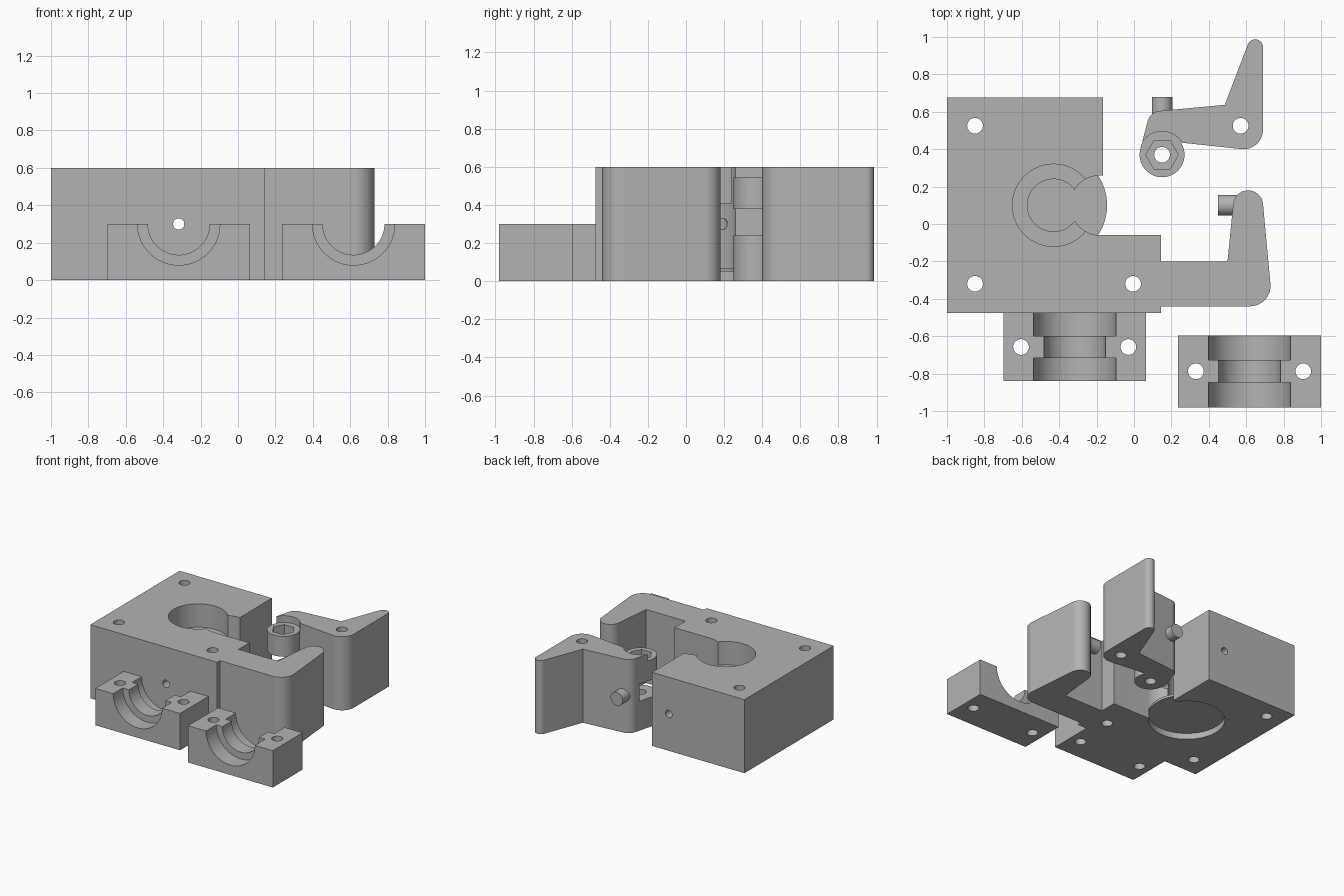
import bpy, bmesh
from math import cos, sin, radians, pi
from mathutils import Matrix

cube = bpy.data.objects.get("Cube")
if cube:
    bpy.data.objects.remove(cube, do_unlink=True)

grey = bpy.data.materials.new("plain grey")
grey.use_nodes = True
COLOUR = (0.45, 0.45, 0.45, 1)
grey.diffuse_color = COLOUR
grey.node_tree.nodes["Principled BSDF"].inputs["Base Color"].default_value = COLOUR

HEIGHT = 0.6
HOLE = 0.042


def arc(cx, cy, r, start, end, steps=20):
    angles = [radians(start + (end - start) * i / steps) for i in range(steps + 1)]
    return [(cx + r * cos(a), cy + r * sin(a)) for a in angles]


def new_object(name, bm):
    bmesh.ops.recalc_face_normals(bm, faces=bm.faces)
    mesh = bpy.data.meshes.new(name)
    bm.to_mesh(mesh)
    bm.free()
    mesh.materials.append(grey)
    obj = bpy.data.objects.new(name, mesh)
    bpy.context.collection.objects.link(obj)
    return obj


def prism(name, outline, z0, z1):
    bm = bmesh.new()
    face = bm.faces.new([bm.verts.new((x, y, z0)) for x, y in outline])
    top = bmesh.ops.extrude_face_region(bm, geom=[face])["geom"]
    bmesh.ops.translate(bm, vec=(0, 0, z1 - z0),
                        verts=[v for v in top if isinstance(v, bmesh.types.BMVert)])
    return new_object(name, bm)


def cylinder(name, centre, r, length, axis="Z", sides=64):
    bm = bmesh.new()
    turn = {"Z": Matrix.Rotation(pi / 2, 4, "Z"),
            "Y": Matrix.Rotation(pi / 2, 4, "X"),
            "X": Matrix.Rotation(pi / 2, 4, "Y")}[axis]
    bmesh.ops.create_cone(bm, cap_ends=True, segments=sides, radius1=r, radius2=r,
                          depth=length, matrix=Matrix.Translation(centre) @ turn)
    return new_object(name, bm)


def upright(x, y, r, z0, z1, sides=64, name="cutter"):
    return cylinder(name, (x, y, (z0 + z1) / 2), r, z1 - z0, "Z", sides)


def cut(obj, cutters):
    bpy.context.view_layer.objects.active = obj
    for c in cutters:
        mod = obj.modifiers.new("cut", "BOOLEAN")
        mod.operation = "DIFFERENCE"
        mod.solver = "EXACT"
        mod.object = c
        bpy.ops.object.modifier_apply(modifier=mod.name)
        bpy.data.objects.remove(c, do_unlink=True)


def bolt_holes(points):
    return [upright(x, y, HOLE, -0.1, 0.7, 32) for x, y in points]


# Main housing and its hooked spring arm share one outline
GEAR = (-0.43, 0.10)
outline = ([(-1, -0.475), (0.145, -0.475), (0.145, -0.44)]
           + arc(0.62, -0.33, 0.11, -90, 6)
           + arc(0.61, 0.10, 0.08, 6, 174)
           + [(0.5, -0.2), (0.145, -0.2), (0.145, -0.06)]
           + arc(-0.18, 0.10, 0.16, 270, 90, 32)
           + [(-0.166, 0.26), (-0.166, 0.675), (-1, 0.675)])
housing = prism("housing", outline, 0, HEIGHT)
cut(housing, [upright(*GEAR, 0.22, 0.41, 0.7),
              upright(*GEAR, 0.14, 0.03, 0.5),
              upright(*GEAR, 0.285, -0.1, 0.06),
              cylinder("cutter", (-0.317, 0.1, 0.3), 0.03, 1.4, "Y", 32)]
    + bolt_holes([(-0.85, 0.525), (-0.85, -0.32), (-0.005, -0.32)]))

# Thin floor between the gear bore and the recess underneath
upright(*GEAR, 0.286, 0.05, 0.07, 96, "bore_floor")

# Idler lever with a stepped, slotted pivot boss and hexagonal socket
BOSS = (0.15, 0.37)
lever_outline = (arc(*BOSS, 0.12, 168, 393, 40)
                 + arc(0.585, 0.505, 0.105, 265, 360)
                 + arc(0.648, 0.945, 0.042, 0, 158)
                 + [(0.485, 0.637)]
                 + arc(0.145, 0.53, 0.075, 95, 168))
lever = prism("idler_lever", lever_outline, 0, HEIGHT)
cut(lever, [upright(*BOSS, 0.125, 0.545, 0.7),
            upright(*BOSS, 0.165, 0.24, 0.38),
            upright(*BOSS, 0.087, 0.46, 0.65, 6)]
    + bolt_holes([BOSS, (0.57, 0.525)]))

# Spring pegs facing one another on arm and lever
cylinder("arm_peg", (0.5, 0.1, 0.3), 0.055, 0.1, "X", 32)
cylinder("lever_peg", (0.15, 0.63, 0.3), 0.055, 0.1, "Y", 32)


# Two matching clamp blocks with a stepped half-round groove
def clamp(name, cx, y0, y1):
    cy = (y0 + y1) / 2
    w = 0.382
    block = prism(name, [(cx - w, y0), (cx + w, y0), (cx + w, y1), (cx - w, y1)], 0, 0.3)
    cutters = [cylinder("cutter", (cx, cy, 0.3), 0.165, 0.6, "Y")]
    for side in (-1, 1):
        cutters.append(cylinder("cutter", (cx, cy + side * 0.21, 0.3), 0.22, 0.3, "Y"))
    cut(block, cutters + bolt_holes([(cx - 0.287, cy), (cx + 0.287, cy)]))


clamp("mounted_clamp", -0.317, -0.84, -0.475)
clamp("loose_clamp", 0.618, -0.98, -0.595)

# Smooth the round walls, keep the machined edges sharp
bpy.ops.object.select_all(action="DESELECT")
for obj in bpy.context.collection.objects:
    if obj.type == "MESH":
        obj.select_set(True)
        bpy.context.view_layer.objects.active = obj
bpy.ops.object.shade_smooth_by_angle(angle=radians(30))
